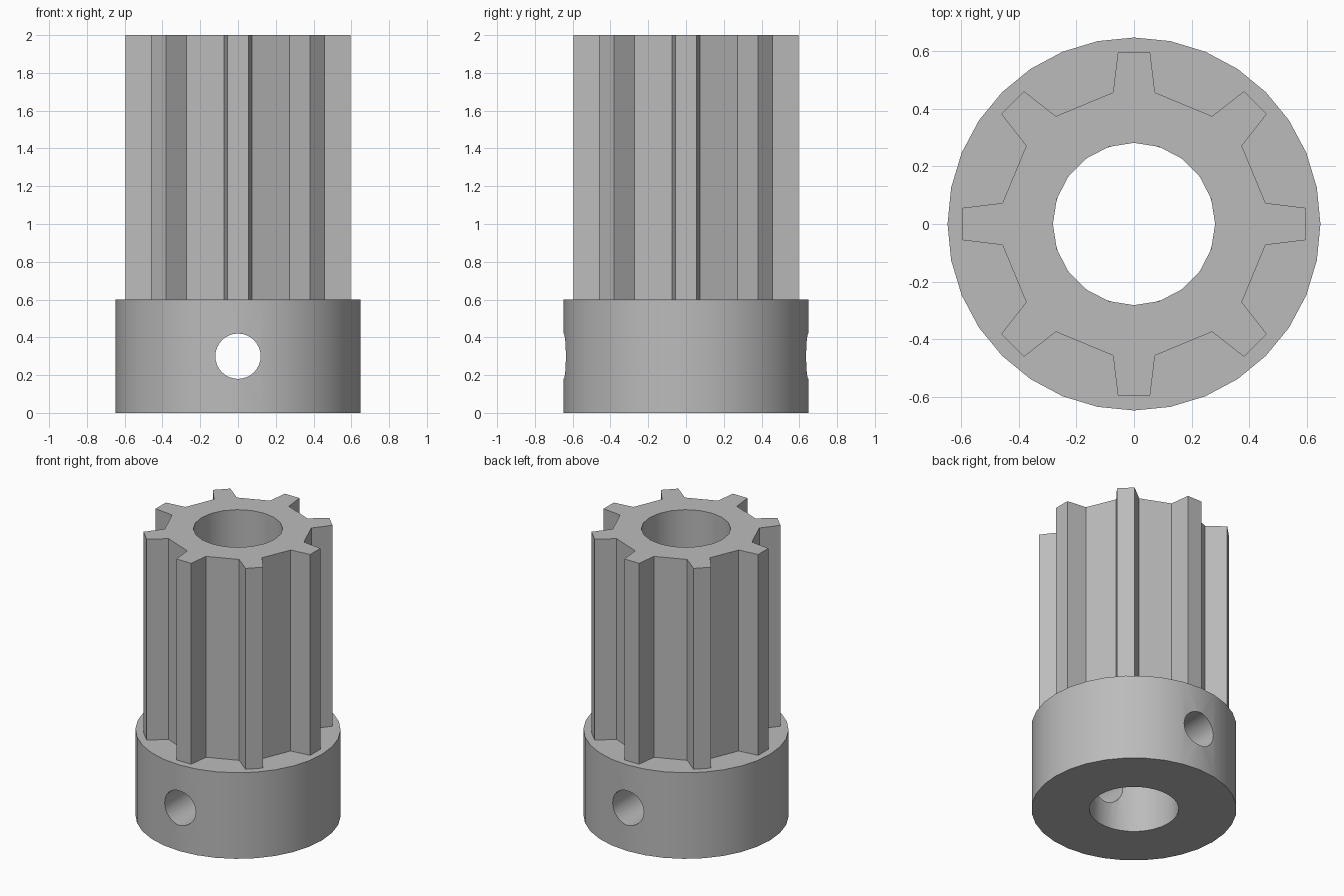
import bpy, bmesh
from math import radians, pi
from mathutils import Matrix, Vector

cube = bpy.data.objects.get("Cube")
if cube:
    bpy.data.objects.remove(cube, do_unlink=True)

HUB_HEIGHT, HEIGHT = 0.6, 2.0
HUB_RADIUS, BORE_RADIUS, PIN_RADIUS = 0.648, 0.282, 0.12
TEETH = 8

grey = bpy.data.materials.new("plain grey")
grey.use_nodes = True
grey.diffuse_color = (0.5, 0.5, 0.5, 1)
grey.node_tree.nodes["Principled BSDF"].inputs["Base Color"].default_value = (0.5, 0.5, 0.5, 1)


def make_object(name, bm):
    mesh = bpy.data.meshes.new(name)
    bmesh.ops.recalc_face_normals(bm, faces=bm.faces)
    bm.to_mesh(mesh)
    bm.free()
    mesh.materials.append(grey)
    obj = bpy.data.objects.new(name, mesh)
    bpy.context.collection.objects.link(obj)
    return obj


def cylinder(name, radius, depth, z, sides, tilt=0):
    bm = bmesh.new()
    place = Matrix.Translation((0, 0, z)) @ Matrix.Rotation(tilt, 4, "X")
    bmesh.ops.create_cone(bm, cap_ends=True, segments=sides, radius1=radius,
                          radius2=radius, depth=depth, matrix=place)
    return make_object(name, bm)


def cut(obj, cutter):
    cutter.hide_render = True
    bpy.context.view_layer.objects.active = obj
    mod = obj.modifiers.new("cut", "BOOLEAN")
    mod.operation, mod.solver, mod.object = "DIFFERENCE", "EXACT", cutter
    bpy.ops.object.modifier_apply(modifier=mod.name)
    bpy.data.objects.remove(cutter, do_unlink=True)


def smooth(obj):
    bpy.ops.object.select_all(action="DESELECT")
    obj.select_set(True)
    bpy.context.view_layer.objects.active = obj
    bpy.ops.object.shade_smooth_by_angle(angle=radians(30))


# Round hub with a bore and a pin hole running front to back
hub = cylinder("hub", HUB_RADIUS, HUB_HEIGHT, HUB_HEIGHT / 2, 32)
cut(hub, cylinder("hub_bore", BORE_RADIUS, 2, HUB_HEIGHT / 2, 32))
cut(hub, cylinder("pin_hole", PIN_RADIUS, 2, HUB_HEIGHT / 2, 32, pi / 2))
smooth(hub)

# Toothed shaft: one tapered tooth outline turned around the axis
tooth = [(0.457, -0.073), (0.596, -0.056), (0.596, 0.056), (0.457, 0.073)]
bm = bmesh.new()
outline = []
for i in range(TEETH):
    turn = Matrix.Rotation(2 * pi * i / TEETH, 3, "Z")
    outline += [bm.verts.new(turn @ Vector((x, y, HUB_HEIGHT))) for x, y in tooth]
base = bm.faces.new(outline)
grown = bmesh.ops.extrude_face_region(bm, geom=[base], use_keep_orig=True)
top = [v for v in grown["geom"] if isinstance(v, bmesh.types.BMVert)]
bmesh.ops.translate(bm, verts=top, vec=(0, 0, HEIGHT - HUB_HEIGHT))
shaft = make_object("toothed_shaft", bm)
cut(shaft, cylinder("shaft_bore", BORE_RADIUS, 3, HEIGHT / 2, 20))
# Smooth only the bore wall; the teeth stay flat
smooth(shaft)
for face in shaft.data.polygons:
    if face.center.xy.length > BORE_RADIUS + 0.02:
        face.use_smooth = False
